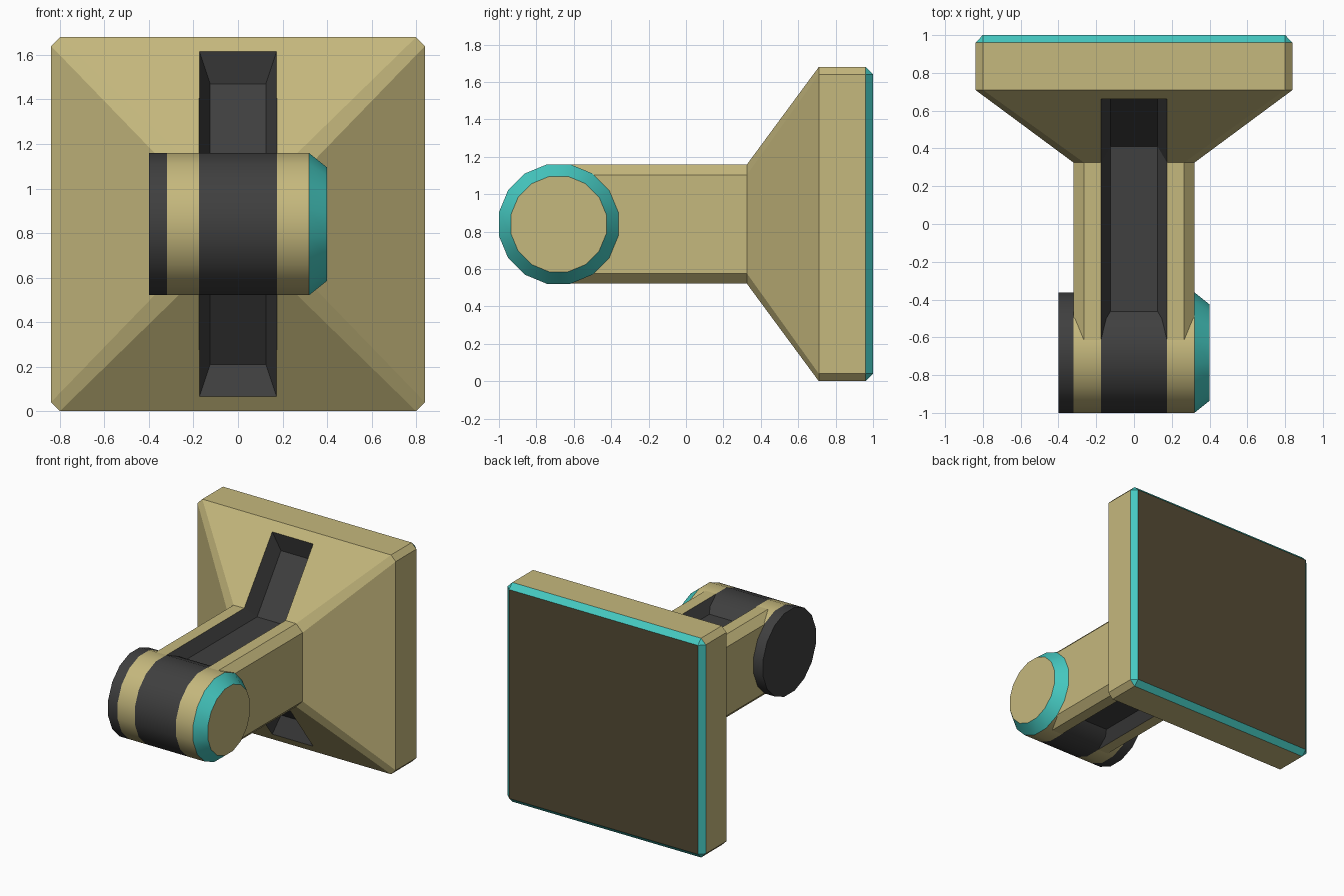
import bpy, bmesh, math

if "Cube" in bpy.data.objects:
    bpy.data.objects.remove(bpy.data.objects["Cube"])

ZC = 0.84  # height of the centre line


def material(name, rgb):
    m = bpy.data.materials.new(name)
    m.diffuse_color = (*rgb, 1)
    m.use_nodes = True
    m.node_tree.nodes["Principled BSDF"].inputs["Base Color"].default_value = m.diffuse_color
    return m


TAN = material("tan", (0.56, 0.48, 0.205))
BLACK = material("black", (0.05, 0.05, 0.05))
TEAL = material("teal", (0.06, 0.58, 0.53))
BROWN = material("dark_brown", (0.09, 0.07, 0.035))


def loft(name, rings, mats, segment_mats, cap_mats):
    """Skin a list of equal-length rings and cap both ends."""
    bm = bmesh.new()
    vs = [[bm.verts.new(p) for p in r] for r in rings]
    n = len(rings[0])
    for a, b, mi in zip(vs, vs[1:], segment_mats):
        for k in range(n):
            j = (k + 1) % n
            bm.faces.new((a[k], a[j], b[j], b[k])).material_index = mi
    bm.faces.new(vs[0]).material_index = cap_mats[0]
    bm.faces.new(vs[-1]).material_index = cap_mats[1]
    bmesh.ops.remove_doubles(bm, verts=bm.verts, dist=1e-4)
    bmesh.ops.recalc_face_normals(bm, faces=bm.faces)
    me = bpy.data.meshes.new(name)
    bm.to_mesh(me)
    bm.free()
    for m in mats:
        me.materials.append(m)
    ob = bpy.data.objects.new(name, me)
    bpy.context.collection.objects.link(ob)
    return ob


def chamfered_rect(y, hx, hz, c):
    pts = [(hx, hz - c), (hx - c, hz), (c - hx, hz), (-hx, hz - c),
           (-hx, c - hz), (c - hx, -hz), (hx - c, -hz), (hx, c - hz)]
    return [(x, y, ZC + z) for x, z in pts]


# Arm, flared neck and back plate in one lofted body
body = loft("arm_and_plate",
            [chamfered_rect(-0.617, 0.32, 0.318, 0.055),
             chamfered_rect(0.325, 0.32, 0.318, 0.055),
             chamfered_rect(0.71, 0.84, 0.84, 0.04),
             chamfered_rect(0.96, 0.84, 0.84, 0.04),
             chamfered_rect(1.0, 0.80, 0.80, 0)],
            [TAN, TEAL, BROWN, BLACK], [0, 0, 0, 1], [0, 2])

# Black tapered channels along the top and bottom of the body
floor = [(-0.8, 0.233), (0.41, 0.233), (0.699, 0.63)]
rim = [(-0.8, 0.318), (0.325, 0.318), (0.661, 0.78)]
for s in (1, -1):
    rings = []
    for (fy, fz), (ry, rz) in zip(floor, rim):
        oy, oz = ry + (ry - fy) * 0.5, rz + (rz - fz) * 0.5
        rings.append([(-0.125, fy, ZC + s * fz), (0.125, fy, ZC + s * fz),
                      (0.2, oy, ZC + s * oz), (-0.2, oy, ZC + s * oz)])
    cutter = loft("channel_cutter", rings, [BLACK], [0, 0], [0, 0])
    mod = body.modifiers.new("channel", 'BOOLEAN')
    mod.operation = 'DIFFERENCE'
    mod.solver = 'EXACT'
    mod.material_mode = 'TRANSFER'
    mod.object = cutter
    bpy.context.view_layer.objects.active = body
    bpy.ops.object.modifier_apply(modifier=mod.name)
    bpy.data.objects.remove(cutter)


# Banded 16-sided barrel across the front end
def circle(x, r):
    R = r / math.cos(math.pi / 16)
    angles = [(k + 0.5) * math.tau / 16 for k in range(16)]
    return [(x, -0.681 + R * math.cos(a), ZC + R * math.sin(a)) for a in angles]


stations = [(-0.40, 0.319), (-0.32, 0.319), (-0.175, 0.319),
            (0.175, 0.319), (0.32, 0.319), (0.40, 0.255)]
barrel = loft("barrel", [circle(x, r) for x, r in stations],
              [TAN, BLACK, TEAL], [1, 0, 1, 0, 2], [1, 0])
bpy.ops.object.select_all(action='DESELECT')
barrel.select_set(True)
bpy.context.view_layer.objects.active = barrel
bpy.ops.object.shade_smooth_by_angle(angle=math.radians(30))
